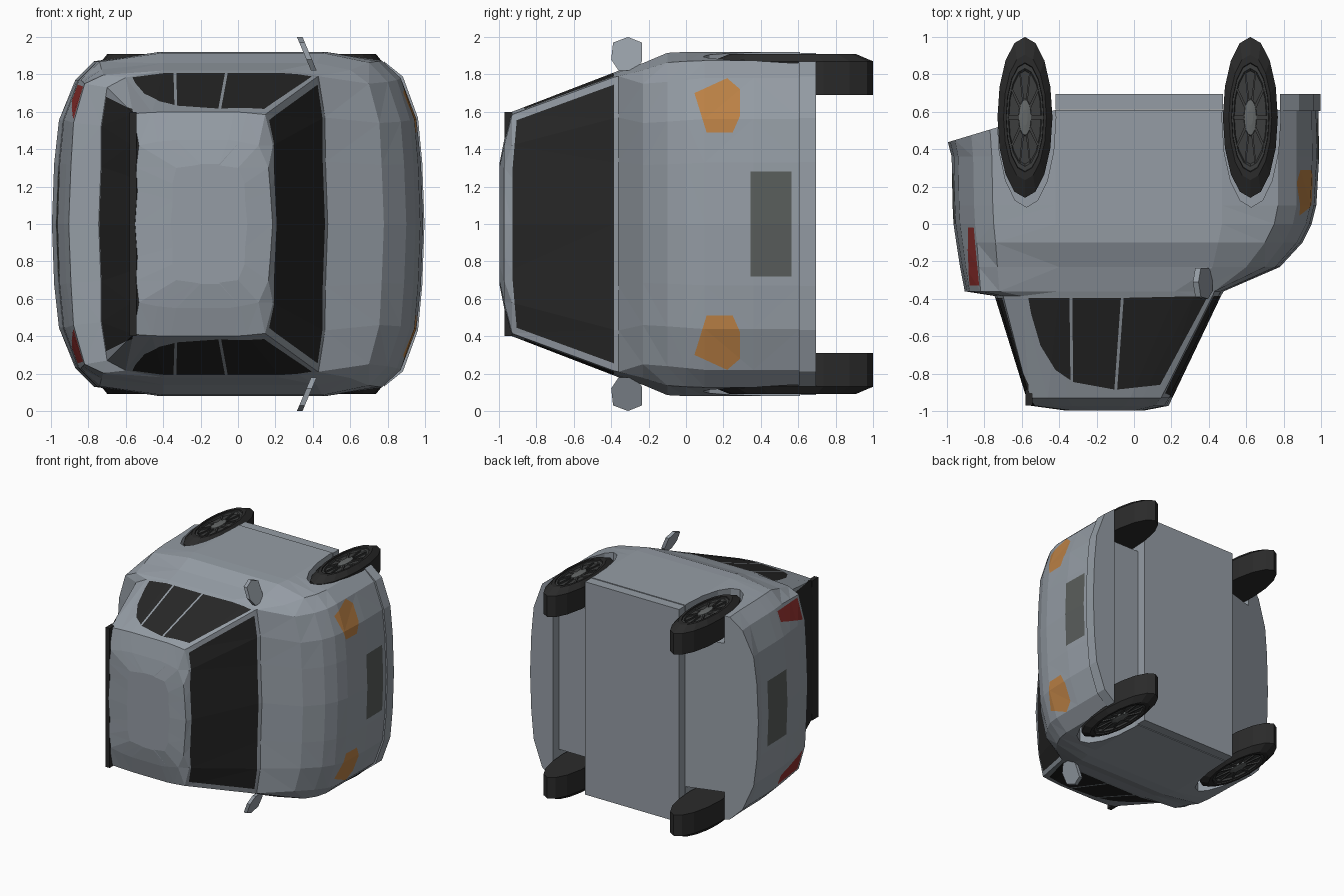
import bpy, bmesh, math
from mathutils import Vector

if "Cube" in bpy.data.objects:
    bpy.data.objects.remove(bpy.data.objects["Cube"], do_unlink=True)


def material(name, r, g, b):
    m = bpy.data.materials.new(name)
    m.use_nodes = True
    m.diffuse_color = (r, g, b, 1)
    m.node_tree.nodes["Principled BSDF"].inputs["Base Color"].default_value = (r, g, b, 1)
    return m


PAINT = material("silver_blue_paint", .30, .335, .375)
GLASS = material("dark_glass", .02, .02, .02)
AMBER = material("amber_lamp", .5, .22, .06)
RED = material("red_lamp", .28, .03, .027)
PLATE = material("grey_plate", .10, .11, .105)
RUBBER = material("black_rubber", .024, .024, .024)
RIM = material("dark_rim", .045, .047, .047)
METAL = material("hub_metal", .13, .14, .14)


def finish(name, bm, mats):
    """Turn a bmesh into an object; widths are measured from the centre plane."""
    bmesh.ops.recalc_face_normals(bm, faces=bm.faces)
    me = bpy.data.meshes.new(name)
    bm.to_mesh(me)
    bm.free()
    for m in mats:
        me.materials.append(m)
    ob = bpy.data.objects.new(name, me)
    ob.location.z = 1
    bpy.context.scene.collection.objects.link(ob)
    return ob


def loft(bm, rings, strip_caps=False):
    rows = [[bm.verts.new(p) for p in ring] for ring in rings]
    n = len(rows[0])
    for a, b in zip(rows, rows[1:]):
        for i in range(n):
            j = (i + 1) % n
            bm.faces.new((a[i], a[j], b[j], b[i]))
    for r in (rows[0], rows[-1]):
        if not strip_caps:
            bm.faces.new(r)
            continue
        for i in range(n // 2):
            quad = [r[i], r[i + 1], r[n - i - 1], r[-i]]
            bm.faces.new(list(dict.fromkeys(quad)))


def box(name, x, y, z, mat):
    bm = bmesh.new()
    loft(bm, [[(x[0], v, z[0]), (x[1], v, z[0]), (x[1], v, z[1]), (x[0], v, z[1])] for v in y])
    return finish(name, bm, [mat])


def half_outline(xr, xrc, wrc, xa, w, xb, xfc, wfc, xf):
    """Half plan outline from the tail centre round to the nose centre."""
    return [(xr, 0), (xr + .012, .42 * wrc), (xr + .3 * (xrc - xr), .72 * wrc), (xrc, wrc),
            (xrc + .1, (wrc + 2 * w) / 3), (xa, w), ((xa + xb) / 2, w), (xb, w),
            (xfc - .1, (wfc + 2 * w) / 3), (xfc, wfc),
            (xf + .3 * (xfc - xf), .72 * wfc), (xf - .012, .42 * wfc), (xf, 0)]


def mirrored(half):
    return half + [(x, -w) for x, w in reversed(half[1:-1])]


def paint(bm, poly, axes, facing, index):
    """Cut a convex outline into the faces turned one way and colour its inside."""
    facing = Vector(facing)
    view = Vector([0 if k in axes else 1 for k in range(3)])
    pts = []
    for p in poly:
        v = Vector((0, 0, 0))
        v[axes[0]], v[axes[1]] = p
        pts.append(v)
    mid = sum(pts, Vector()) / len(pts)
    planes = []

    def inside():
        bm.normal_update()
        return [f for f in bm.faces if f.normal.dot(facing) > .2 and
                all((f.calc_center_median() - c).dot(n) < 0 for c, n in planes)]

    for a, b in zip(pts, pts[1:] + pts[:1]):
        n = (b - a).cross(view).normalized()
        if (mid - a).dot(n) > 0:
            n = -n
        fs = inside()
        geom = fs + list({e for f in fs for e in f.edges}) + list({v for f in fs for v in f.verts})
        bmesh.ops.bisect_plane(bm, geom=geom, dist=1e-5, plane_co=a, plane_no=n)
        planes.append((a, n))
    for f in inside():
        f.material_index = index


# Body shell: stacked outlines from underside to roof
levels = [
    (.61, -.995, -.87, .77, -.42, .92, .47, .87, .78, .985),
    (.36, -.975, -.86, .77, -.42, .92, .47, .87, .78, .99),
    (.1, -.97, -.855, .77, -.42, .92, .47, .87, .78, .975),
    (0, -.965, -.85, .77, -.42, .92, .47, .85, .77, .95),
    (-.1, -.95, -.84, .77, -.40, .915, .45, .80, .76, .9),
    (-.23, -.93, -.83, .76, -.40, .86, .42, .70, .75, .78),
    (-.36, -.905, -.82, .75, -.40, .82, .22, .43, .79, .48),
    (-.385, -.745, -.70, .73, -.40, .81, .22, .42, .785, .465),
    (-.93, -.575, -.56, .59, -.36, .6, -.02, .145, .585, .205),
    (-.972, -.55, -.53, .42, -.33, .45, -.05, .11, .42, .185),
    (-.998, -.36, -.33, .3, -.2, .32, -.1, .0, .3, .05)]
bm = bmesh.new()
rings = []
for k, (y, *shape) in enumerate(levels):
    rise = .3 if k == 0 else 0
    rings.append([(x, y - rise * max(0, -.42 - x), w) for x, w in mirrored(half_outline(*shape))])
loft(bm, rings, strip_caps=True)
bmesh.ops.triangulate(bm, faces=bm.faces)
bmesh.ops.recalc_face_normals(bm, faces=bm.faces)


def both(points):
    return points + [(y, -w) for y, w in reversed(points)]


# Windscreen, rear screen and number plates
YZ, XY = (1, 2), (0, 1)
paint(bm, both([(-.385, .745), (-.905, .555), (-.927, .3)]), YZ, (1, 0, 0), 1)
paint(bm, both([(-.395, .68), (-.975, .6)]), YZ, (-1, 0, 0), 1)
paint(bm, both([(.345, .28), (.565, .28)]), YZ, (1, 0, 0), 4)
paint(bm, both([(.0, .28), (.27, .28)]), YZ, (-1, 0, 0), 4)

# Lamps and side windows on both sides
headlamp = [(.045, .70), (.22, .78), (.29, .72), (.29, .58), (.25, .49), (.11, .49)]
taillamp = [(-.33, .56), (-.33, .735), (-.02, .745), (-.02, .66)]
windows = [
    [(-.565, -.395), (-.345, -.395), (-.34, -.835), (-.42, -.78), (-.5, -.65), (-.55, -.48)],
    [(-.33, -.395), (-.07, -.395), (-.105, -.885), (-.325, -.845)],
    [(-.055, -.395), (.395, -.385), (.345, -.48), (.14, -.86), (-.09, -.885)]]
for s in (1, -1):
    paint(bm, [(y, s * w) for y, w in headlamp], YZ, (1, 0, 0), 2)
    paint(bm, [(y, s * w) for y, w in taillamp], YZ, (-1, 0, 0), 3)
    for pane in windows:
        paint(bm, pane, XY, (0, 0, s), 1)
body = finish("body_shell", bm, [PAINT, GLASS, AMBER, RED, PLATE])

SEG = 16


def oval(cx, cy, rx, ry, z):
    return [(cx + rx * math.cos(math.tau * i / SEG), cy + ry * math.sin(math.tau * i / SEG), z)
            for i in range(SEG)]


# Wheel wells cut out of the shell
bm = bmesh.new()
for cx in (-.575, .627):
    for s in (1, -1):
        loft(bm, [oval(cx, .57, .157, .48, s * .64), oval(cx, .57, .157, .48, s * 1.1)])
cutter = finish("wheel_well_cutter", bm, [])
cutter.hide_render = True
cut = body.modifiers.new("wheel_wells", "BOOLEAN")
cut.operation, cut.solver, cut.object = "DIFFERENCE", "EXACT", cutter
bpy.context.view_layer.update()
deps = bpy.context.evaluated_depsgraph_get()
carved = bpy.data.meshes.new_from_object(body.evaluated_get(deps))
body.modifiers.clear()
body.data = carved
bpy.data.objects.remove(cutter, do_unlink=True)

# Floor pan, rear roof spoiler and front lip
box("floor_pan", (-.42, .475), (.612, .695), (-.915, .915), PAINT)
box("rear_spoiler", (-.58, -.542), (-.97, -.885), (-.6, .6), GLASS)
nose = [(.78, .87)] + [(x + .012, w * 1.01) for x, w in half_outline(*levels[0][1:])[9:]]
lip = nose + [(x, -w) for x, w in reversed(nose[:-1])]
bm = bmesh.new()
loft(bm, [[(x, y, w) for x, w in lip] for y in (.605, .695)])
finish("front_lip", bm, [PAINT])

# Door mirrors, slanted outward
mirror_shape = [(-.36, .82), (-.27, .82), (-.235, .87), (-.235, .97),
                (-.31, 1), (-.39, .97), (-.4, .88)]
for side, s in (("left", 1), ("right", -1)):
    bm = bmesh.new()
    loft(bm, [[(x + .42 * (1 - w), y, s * w) for y, w in mirror_shape] for x in (.315, .345)])
    finish(side + "_door_mirror", bm, [PAINT])

# Wheels: tyre, rim dish, spokes and hub
RX, RY = .147, .43
for end, cx in (("rear", -.583), ("front", .622)):
    for side, s in (("left", 1), ("right", -1)):
        name = end + "_" + side

        def turned(part, profile, mat):
            bm = bmesh.new()
            loft(bm, [oval(cx, .57, r * RX, r * RY, s * w) for r, w in profile])
            return finish(name + part, bm, [mat])

        turned("_tyre", [(1, .69), (1, .87), (.78, .91), (.68, .91), (.66, .88)], RUBBER)
        turned("_rim", [(.67, .87), (.67, .9), (.61, .9), (.58, .885)], RIM)
        turned("_hub", [(.24, .88), (.22, .9), (.1, .905)], METAL)
        bm = bmesh.new()
        for k in range(10):
            t = math.tau * k / 10
            c, d = math.cos(t), math.sin(t)
            flat = [(.15, -.035), (.62, -.025), (.62, .025), (.15, .035)]
            loft(bm, [[(cx + RX * (r * c - q * d), .57 + RY * (r * d + q * c), s * w)
                       for r, q in flat] for w in (.87, .897)])
        finish(name + "_spokes", bm, [RIM])
